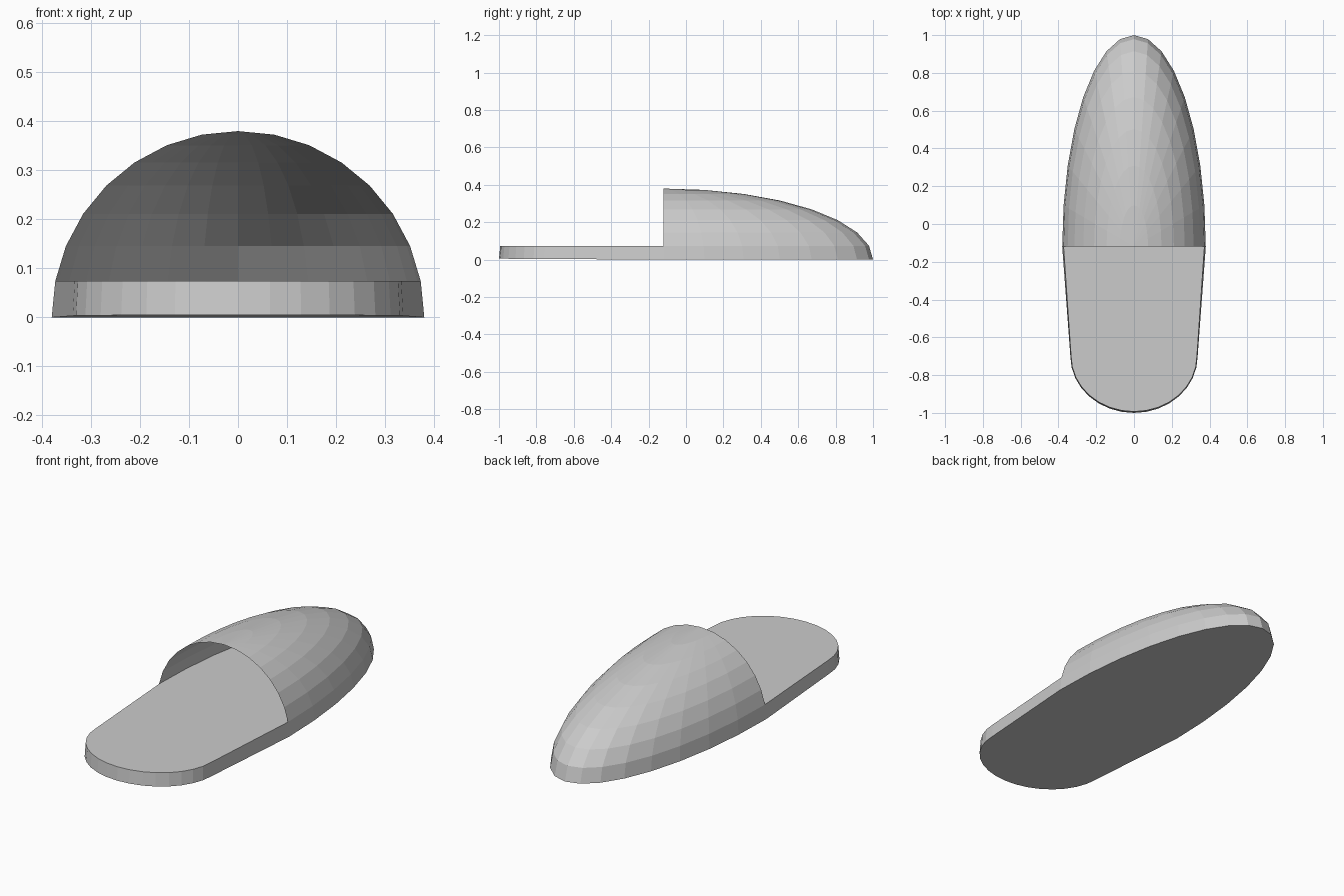
import bpy, bmesh
from math import sin, cos, pi, radians

if "Cube" in bpy.data.objects:
    bpy.data.objects.remove(bpy.data.objects["Cube"])

CY = -0.12            # opening plane / dome centre
R, L = 0.38, 1.12     # dome radius (x, z) and toe length (y)
STEP = radians(11.25)
SOLE_Z = R * sin(STEP)


def finish(name, bm):
    mesh = bpy.data.meshes.new(name)
    bm.to_mesh(mesh)
    bm.free()
    obj = bpy.data.objects.new(name, mesh)
    bpy.context.collection.objects.link(obj)
    return obj


# Upper: front-facing quarter of a stretched sphere, an open thin shell
bm = bmesh.new()
bmesh.ops.create_uvsphere(bm, u_segments=32, v_segments=16, radius=1)
doomed = [f for f in bm.faces
          if f.calc_center_median().z < sin(STEP) or f.calc_center_median().y < 0]
bmesh.ops.delete(bm, geom=doomed, context='FACES')
for v in bm.verts:
    v.co = (v.co.x * R, v.co.y * L + CY, v.co.z * R)
finish("slipper_upper", bm)

# Sole: pointed toe half and rounded heel half, walls leaning slightly inward
bm = bmesh.new()


def ring(toe_scale, heel_w, heel_y, z_toe, z_heel):
    toe, heel = [], []
    for i in range(17):
        a = i * STEP
        toe.append(bm.verts.new((R * toe_scale * cos(a),
                                 CY + L * toe_scale * sin(a), z_toe)))
    for i in range(17):
        a = pi + i * STEP
        y = -0.7 + (heel_y + 0.7) * -sin(a)
        t = (CY - y) / (CY - heel_y)
        heel.append(bm.verts.new((heel_w * cos(a), y, z_toe + (z_heel - z_toe) * t)))
    return toe, heel


bottom = ring(1, 0.337, -1.0, 0, 0.005)
top = ring(cos(STEP), 0.333, -0.993, SOLE_Z, SOLE_Z)
for (toe, heel), flip in ((bottom, True), (top, False)):
    for loop in (toe, [toe[-1]] + heel + [toe[0]]):
        bm.faces.new(loop[::-1] if flip else loop)
low, high = bottom[0] + bottom[1], top[0] + top[1]
n = len(low)
for i in range(n):
    j = (i + 1) % n
    bm.faces.new((low[i], low[j], high[j], high[i]))
finish("slipper_sole", bm)
